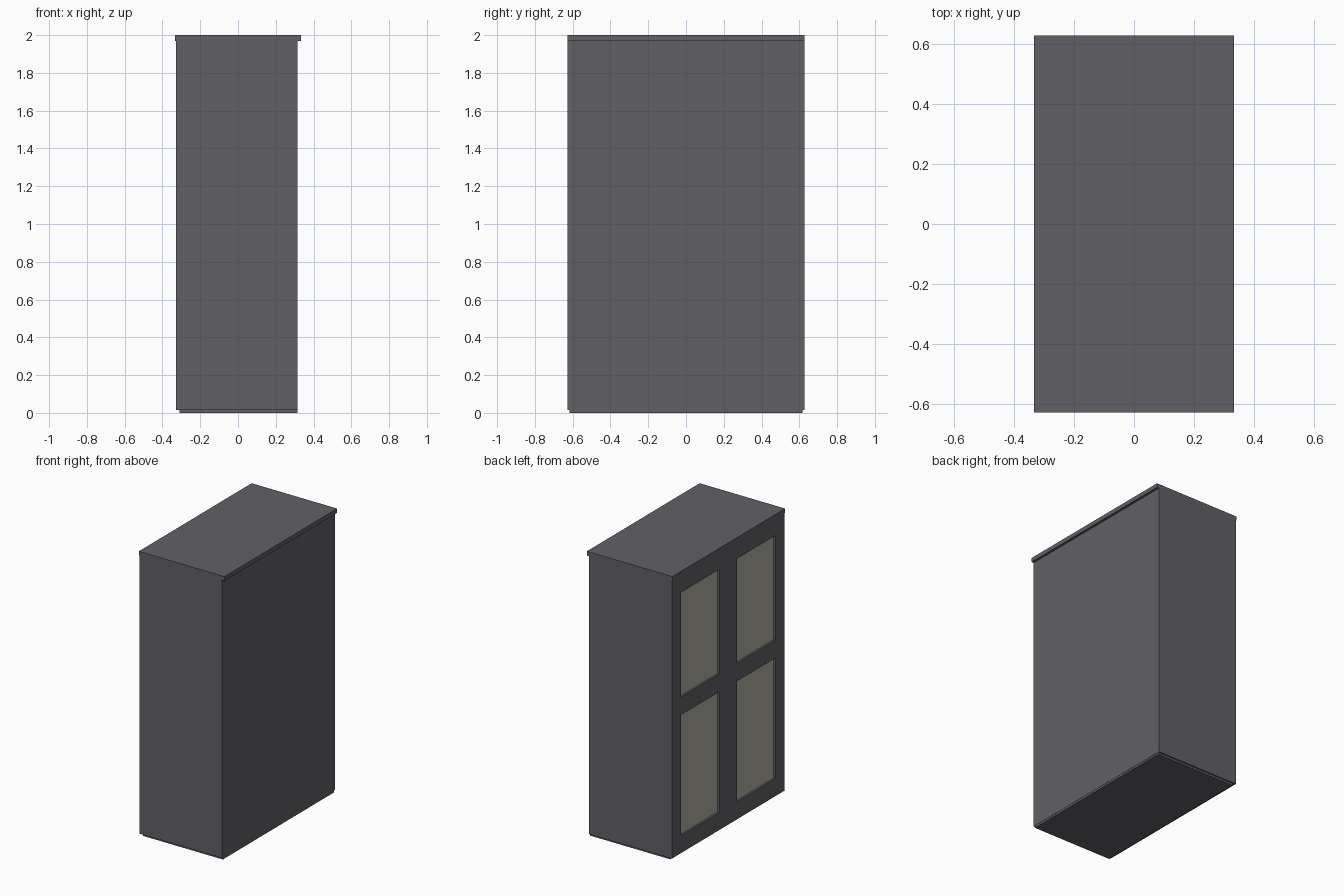
import bpy, bmesh
from mathutils import Vector

if "Cube" in bpy.data.objects:
    bpy.data.objects.remove(bpy.data.objects["Cube"])


def material(name, rgb):
    m = bpy.data.materials.new(name)
    m.diffuse_color = (*rgb, 1)
    m.use_nodes = True
    m.node_tree.nodes["Principled BSDF"].inputs["Base Color"].default_value = m.diffuse_color
    return m


DARK = material("charcoal", (0.12, 0.117, 0.132))
PANEL = material("warm_grey", (0.45, 0.42, 0.37))


def finish(name, bm, mat):
    bmesh.ops.recalc_face_normals(bm, faces=bm.faces)
    mesh = bpy.data.meshes.new(name)
    bm.to_mesh(mesh)
    bm.free()
    mesh.materials.append(mat)
    obj = bpy.data.objects.new(name, mesh)
    bpy.context.collection.objects.link(obj)
    return obj


def box(name, lo, hi, mat):
    lo, hi = Vector(lo), Vector(hi)
    bm = bmesh.new()
    bmesh.ops.create_cube(bm, size=1)
    bmesh.ops.scale(bm, vec=hi - lo, verts=bm.verts)
    bmesh.ops.translate(bm, vec=(lo + hi) / 2, verts=bm.verts)
    return finish(name, bm, mat)


W = 0.627                       # half width
FRONT, BACK = -0.329, 0.316     # door face and cabinet back
DOOR_BACK = FRONT + 0.018
BASE, LID = 0.014, 1.97

# Plinth, carcass and overhanging top
box("plinth", (-0.309, -0.617, 0), (BACK - 0.002, 0.617, BASE), DARK)
box("carcass", (DOOR_BACK, -W, BASE), (BACK, W, LID), DARK)
box("top_board", (-0.333, -W, LID), (0.333, W, 2), DARK)

# Door frame: a grid of rails and stiles with four openings
ys = [-W, -0.525, -0.10, 0.10, 0.525, W]
zs = [BASE, 0.138, 0.986, 1.113, 1.848, LID]
bm = bmesh.new()
grid = [[bm.verts.new((FRONT, y, z)) for z in zs] for y in ys]
for i in range(5):
    for j in range(5):
        if i % 2 and j % 2:
            continue
        bm.faces.new((grid[i][j], grid[i][j + 1], grid[i + 1][j + 1], grid[i + 1][j]))
ext = bmesh.ops.extrude_face_region(bm, geom=bm.faces[:], use_keep_orig=True)
moved = [v for v in ext["geom"] if isinstance(v, bmesh.types.BMVert)]
bmesh.ops.translate(bm, vec=(DOOR_BACK - FRONT, 0, 0), verts=moved)
# Merge the flat grid cells into clean faces
bmesh.ops.recalc_face_normals(bm, faces=bm.faces)
finish("door_frame", bm, DARK)

# Recessed door panels
for i in (1, 3):
    for j in (1, 3):
        box(f"door_panel_{i // 2}_{j // 2}",
            (FRONT + 0.014, ys[i], zs[j]), (DOOR_BACK, ys[i + 1], zs[j + 1]), PANEL)
